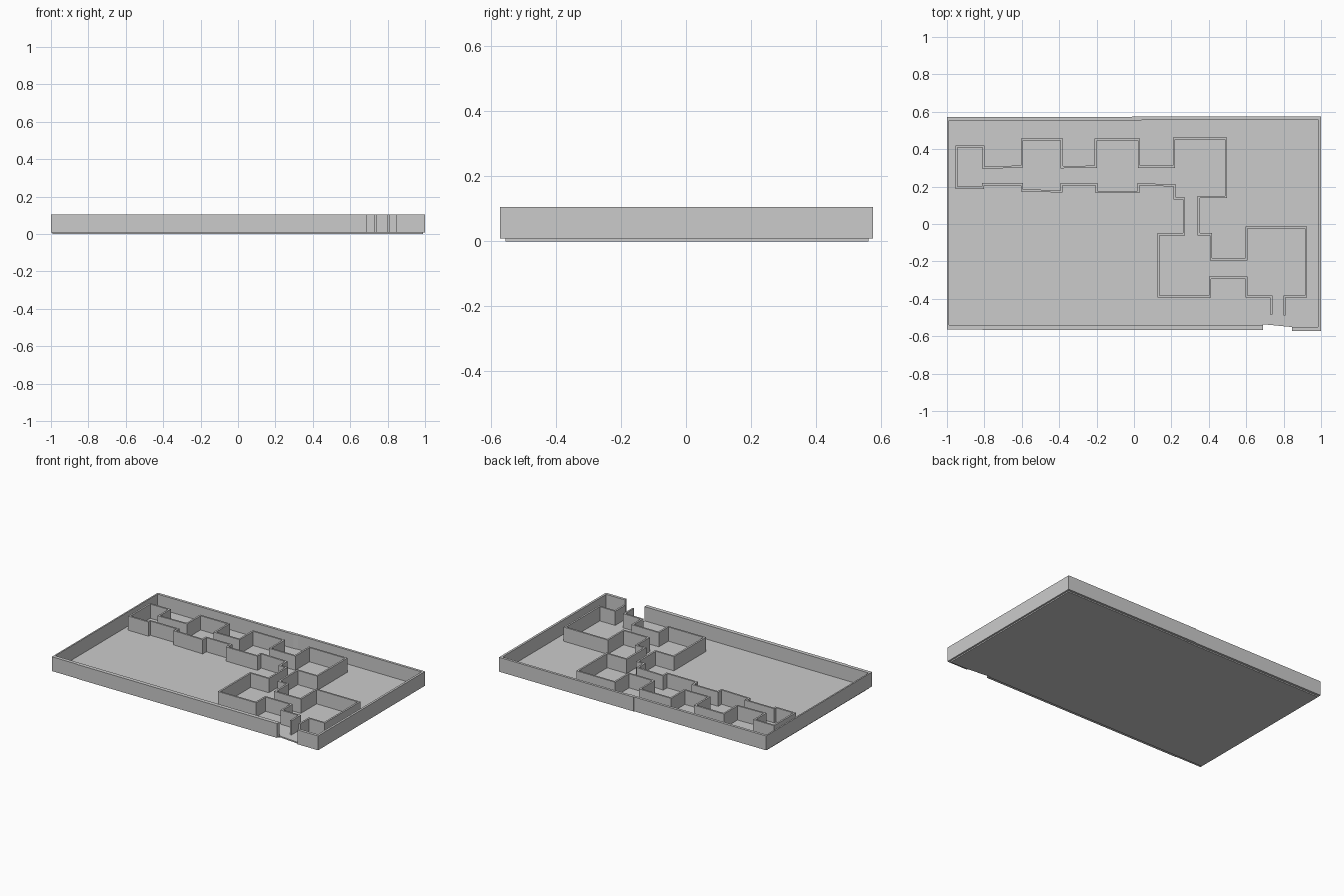
import bpy
import bmesh
from mathutils import Vector

if "Cube" in bpy.data.objects:
    bpy.data.objects.remove(bpy.data.objects["Cube"])

TOP = 0.105
FLOOR = 0.008


def make_object(name, bm):
    bmesh.ops.recalc_face_normals(bm, faces=bm.faces[:])
    mesh = bpy.data.meshes.new(name)
    bm.to_mesh(mesh)
    bm.free()
    obj = bpy.data.objects.new(name, mesh)
    bpy.context.collection.objects.link(obj)
    return obj


def offset_right(path, dist):
    """Mitred offset of an open path toward its right-hand side."""
    pts = [Vector(p) for p in path]
    normals = []
    for a, b in zip(pts, pts[1:]):
        d = (b - a).normalized()
        normals.append(Vector((d.y, -d.x)))
    out = []
    for i, p in enumerate(pts):
        n0 = normals[max(i - 1, 0)]
        n1 = normals[min(i, len(normals) - 1)]
        m = n0 + n1
        out.append(p + m * (dist * 2 / m.length_squared))
    return out


def wall_strip(name, outer, inner, z0, z1):
    """Upright wall between two matching open paths, capped at its ends."""
    bm = bmesh.new()
    rings = []
    for o, i in zip(outer, inner):
        rings.append([bm.verts.new((p[0], p[1], z))
                      for p, z in ((o, z0), (o, z1), (i, z1), (i, z0))])
    for a, b in zip(rings, rings[1:]):
        for k in range(4):
            j = (k + 1) % 4
            bm.faces.new((a[k], a[j], b[j], b[k]))
    bm.faces.new(rings[0])
    bm.faces.new(rings[-1])
    return make_object(name, bm)


# Perimeter wall, open at the front entrance
outer = [(0.69, -0.568), (-0.81, -0.568), (-0.81, -0.565), (-1, -0.565), (-1, 0.571),
         (-0.01, 0.571), (-0.01, 0.575), (1, 0.575), (1, -0.571), (0.845, -0.571)]
inner = [(0.69, -0.541), (-0.81, -0.541), (-0.81, -0.541), (-0.99, -0.541), (-0.99, 0.553),
         (0.03, 0.553), (0.06, 0.558), (0.985, 0.558), (0.985, -0.552), (0.845, -0.552)]
wall_strip("perimeter_wall", outer, inner, FLOOR, TOP)

# Thin floor slab inside the perimeter
rim = [(0.69, -0.536), (0.69, -0.543), (-0.992, -0.543), (-0.992, 0.555), (0.03, 0.555),
       (0.06, 0.56), (0.988, 0.56), (0.988, -0.554), (0.845, -0.551)]
bm = bmesh.new()
base = bm.faces.new([bm.verts.new((x, y, 0)) for x, y in rim])
ext = bmesh.ops.extrude_face_region(bm, geom=[base], use_keep_orig=True)
for v in ext["geom"]:
    if isinstance(v, bmesh.types.BMVert):
        v.co.z = FLOOR + 0.001
make_object("floor", bm)

# Chain of rooms and corridors as one continuous wall path
rooms_upper = [(-0.955, 0.193), (-0.955, 0.42), (-0.798, 0.42), (-0.798, 0.307),
               (-0.605, 0.313), (-0.605, 0.458), (-0.38, 0.458), (-0.38, 0.31),
               (-0.21, 0.312), (-0.21, 0.458), (0.033, 0.458), (0.033, 0.312),
               (0.208, 0.312), (0.208, 0.463), (0.498, 0.463), (0.498, 0.138),
               (0.352, 0.138), (0.352, -0.049), (0.418, -0.049), (0.418, -0.182),
               (0.595, -0.182), (0.595, -0.013), (0.926, -0.013), (0.926, -0.394),
               (0.81, -0.394), (0.81, -0.49)]
rooms_lower = [(0.728, -0.484), (0.728, -0.394), (0.595, -0.394), (0.595, -0.293),
               (0.412, -0.293), (0.412, -0.394), (0.125, -0.394), (0.125, -0.049),
               (0.262, -0.049), (0.262, 0.13), (0.212, 0.13), (0.212, 0.2),
               (0.03, 0.206), (0.03, 0.165), (-0.207, 0.165), (-0.207, 0.206),
               (-0.382, 0.206), (-0.382, 0.168), (-0.605, 0.174), (-0.605, 0.206),
               (-0.802, 0.206), (-0.802, 0.188), (-0.955, 0.188), (-0.955, 0.193)]
for name, path in (("room_walls_rear", rooms_upper), ("room_walls_front", rooms_lower)):
    wall_strip(name, path, offset_right(path, 0.012), FLOOR, TOP)
